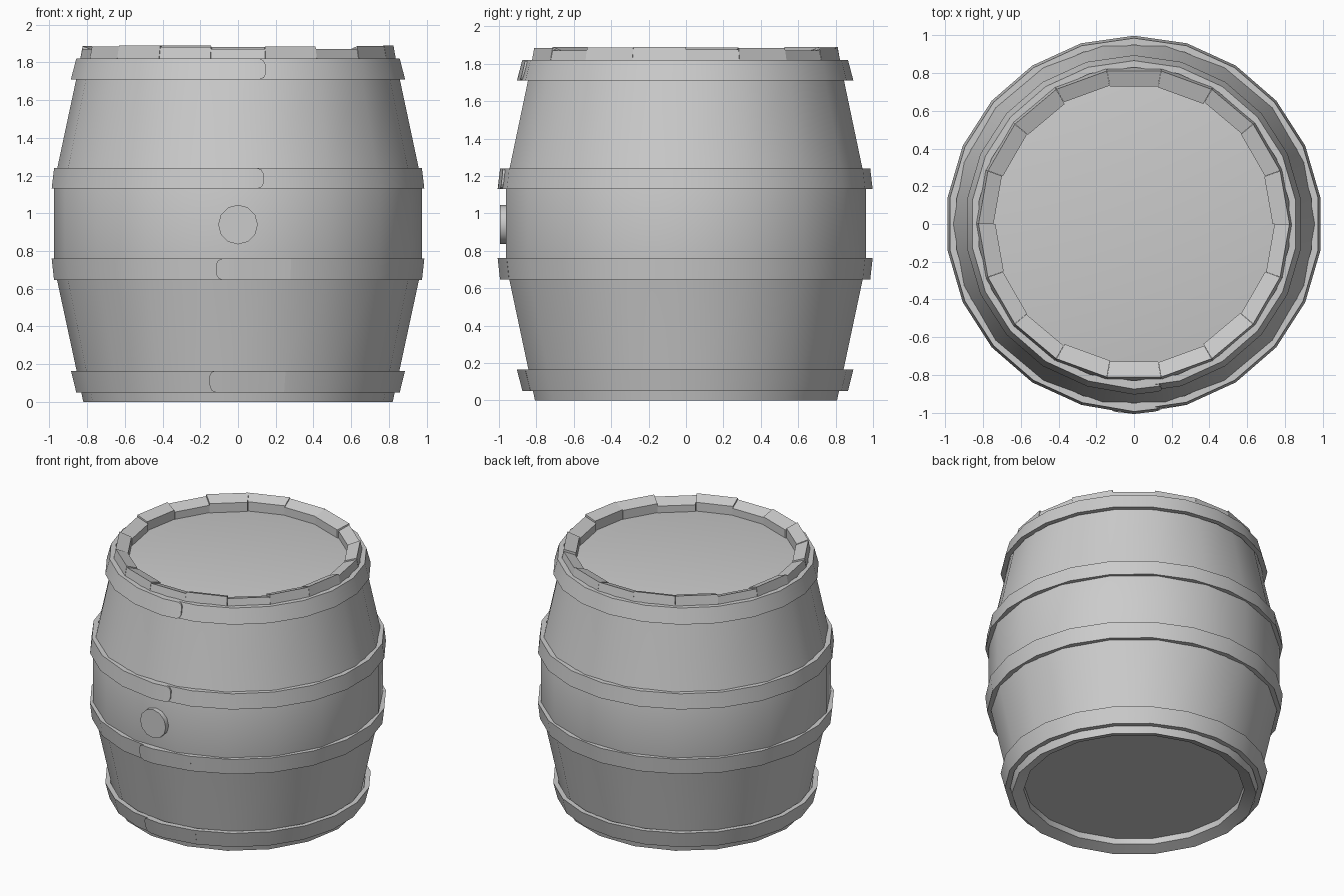
import bpy, bmesh, math

cube = bpy.data.objects.get("Cube")
if cube:
    bpy.data.objects.remove(cube)

GREY = (0.6, 0.6, 0.6, 1)
mat = bpy.data.materials.new("barrel grey")
mat.use_nodes = True
mat.diffuse_color = GREY
mat.node_tree.nodes["Principled BSDF"].inputs["Base Color"].default_value = GREY

STAVES, HOOP_SIDES, FRONT = 18, 22, -math.pi / 2


def polar(r, a, z):
    return (r * math.cos(a), r * math.sin(a), z)


def finish(name, bm, angle=30):
    bmesh.ops.remove_doubles(bm, verts=bm.verts, dist=0.0005)
    bmesh.ops.recalc_face_normals(bm, faces=bm.faces)
    mesh = bpy.data.meshes.new(name)
    bm.to_mesh(mesh)
    bm.free()
    mesh.materials.append(mat)
    obj = bpy.data.objects.new(name, mesh)
    bpy.context.collection.objects.link(obj)
    bpy.ops.object.select_all(action="DESELECT")
    obj.select_set(True)
    bpy.context.view_layer.objects.active = obj
    bpy.ops.object.shade_smooth_by_angle(angle=math.radians(angle))
    return obj


def skin(bm, rings, close_rings, close_ends=False):
    """Join successive closed loops of points with quads."""
    loops = [[bm.verts.new(p) for p in ring] for ring in rings]
    n = len(loops[0])
    for i in range(len(loops) - (0 if close_rings else 1)):
        a, b = loops[i], loops[(i + 1) % len(loops)]
        for j in range(n):
            k = (j + 1) % n
            bm.faces.new((a[j], a[k], b[k], b[j]))
    if close_ends:
        bm.faces.new(loops[0])
        bm.faces.new(loops[-1])


def circle(r, z, sides, start=0):
    return [polar(r, start + math.tau * i / sides, z) for i in range(sides)]


# Barrel body with recessed bottom and top heads
profile = [(0.74, 0.075), (0.74, 0.03), (0.82, 0), (0.96, 0.65), (0.976, 0.72),
           (0.976, 1.16), (0.96, 1.23), (0.845, 1.77), (0.74, 1.79)]
bm = bmesh.new()
skin(bm, [circle(r, z, STAVES) for r, z in profile], False, True)
finish("barrel_body", bm)

# Stave ends: uneven tops with a bevel sloping in to the head
heights = [1.875, 1.885, 1.87, 1.88, 1.88, 1.888, 1.888, 1.874, 1.886,
           1.872, 1.884, 1.89, 1.88, 1.872, 1.884, 1.87, 1.886, 1.89]
bm = bmesh.new()
for i, top in enumerate(heights):
    inner = 0.735 + 0.01 * (i % 3) / 2
    section = [(0.845, 1.77), (0.824, top), (inner, top - 0.03), (inner, 1.77)]
    ends = [math.tau * (i + s) / STAVES for s in (0.002, 0.998)]
    skin(bm, [[polar(r, a, z) for r, z in section] for a in ends], False, True)
finish("stave_ends", bm, 15)


def hoop(name, z0, z1, r0, r1, tip_x):
    """Sloped metal band with an overlapping rounded end at the front."""
    thick = 0.035
    bm = bmesh.new()
    section = [(r0, z0), (r1, z1), (r1 - thick, z1), (r0 - thick, z0)]
    skin(bm, [circle(r, z, HOOP_SIDES, FRONT) for r, z in section], True)
    finish(name, bm)

    # Overlapping end, rising gradually off the band
    side = math.copysign(1, tip_x)
    step = math.tau / HOOP_SIDES
    mid, half = (z0 + z1) / 2, (z1 - z0) / 2
    tip = math.asin(abs(tip_x) / ((r0 + r1) / 2))
    columns = [(-step, 0.001, 1), (0, 0.009, 1), (tip - 0.035, 0.012, 1),
               (tip - 0.012, 0.012, 0.85), (tip, 0.012, 0.5)]
    rings = []
    for a, lift, h in columns:
        # Follow the flat sides of the band
        flat = math.cos(step / 2) / math.cos(abs(a) % step - step / 2)
        ring = []
        for s, depth in ((-1, 0), (1, 0), (1, 0.025), (-1, 0.025)):
            z = mid + s * half * h
            r = r0 + (r1 - r0) * (z - z0) / (z1 - z0)
            ring.append(polar(r * flat + lift - depth, FRONT + side * a, z))
        rings.append(ring)
    bm = bmesh.new()
    skin(bm, rings, False, True)
    finish(name + "_lap", bm)


hoop("bottom_hoop", 0.05, 0.165, 0.866, 0.895, -0.15)
hoop("lower_middle_hoop", 0.645, 0.76, 0.985, 0.998, -0.115)
hoop("upper_middle_hoop", 1.13, 1.24, 0.998, 0.985, 0.135)
hoop("top_hoop", 1.71, 1.82, 0.895, 0.866, 0.145)

# Round bung on the front
bm = bmesh.new()
skin(bm, [[(0.105 * math.cos(math.tau * i / 12), y,
            0.94 + 0.105 * math.sin(math.tau * i / 12)) for i in range(12)]
          for y in (-0.93, -0.995)], False, True)
finish("bung", bm, 40)
